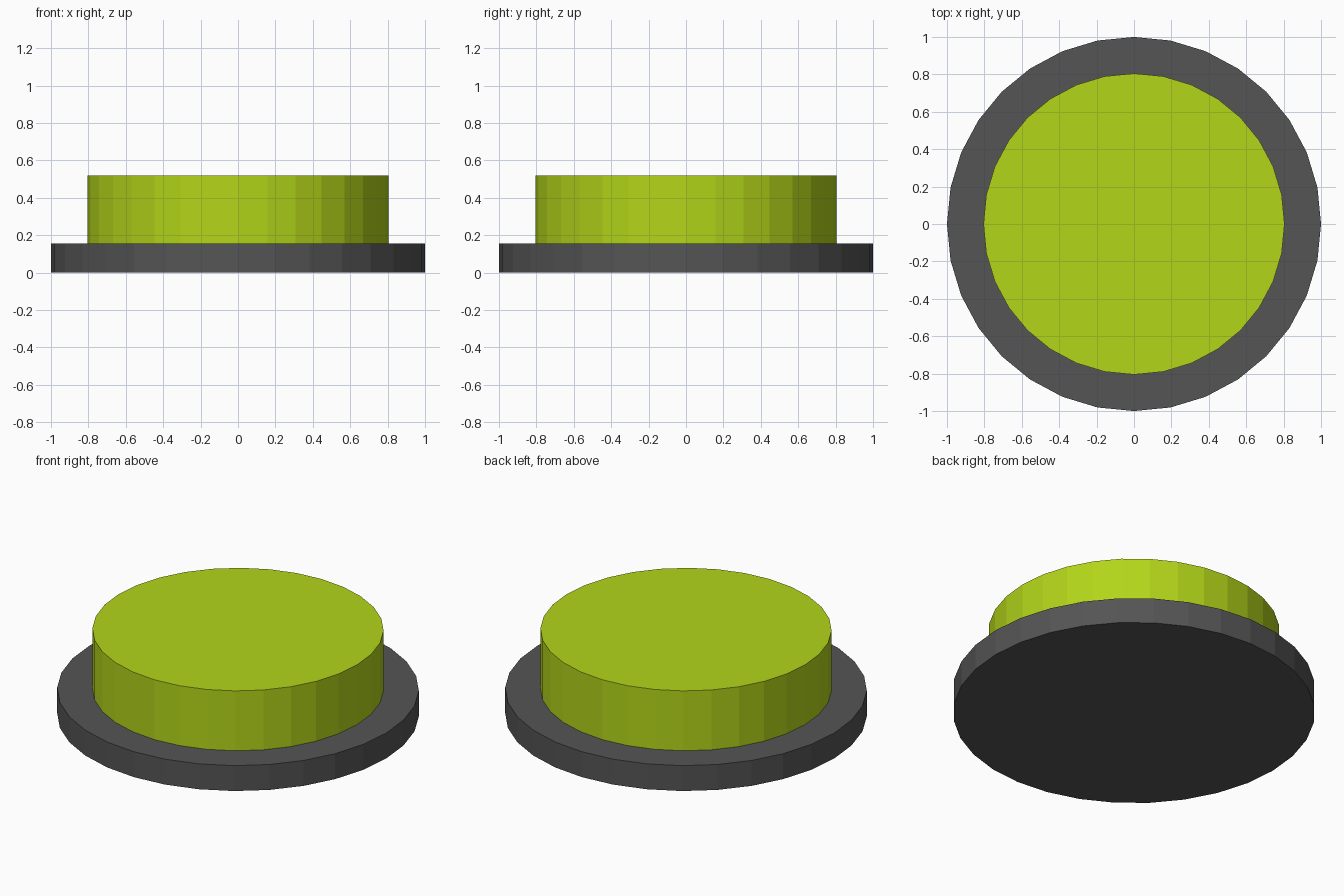
import bpy

if "Cube" in bpy.data.objects:
    bpy.data.objects.remove(bpy.data.objects["Cube"])


def disc(name, radius, z0, z1, color):
    # Flat-faced 32-sided cylinder between two heights
    bpy.ops.mesh.primitive_cylinder_add(
        vertices=32, radius=radius, depth=z1 - z0, location=(0, 0, (z0 + z1) / 2))
    obj = bpy.context.object
    obj.name = name
    mat = bpy.data.materials.new(name + "_colour")
    mat.diffuse_color = (*color, 1)
    mat.use_nodes = True
    mat.node_tree.nodes["Principled BSDF"].inputs["Base Color"].default_value = mat.diffuse_color
    obj.data.materials.append(mat)
    return obj


# Dark base plate
disc("base_plate", 1.0, 0.0, 0.155, (0.09, 0.09, 0.09))

# Lime push button
disc("button_cap", 0.805, 0.155, 0.52, (0.45, 0.67, 0.01))
